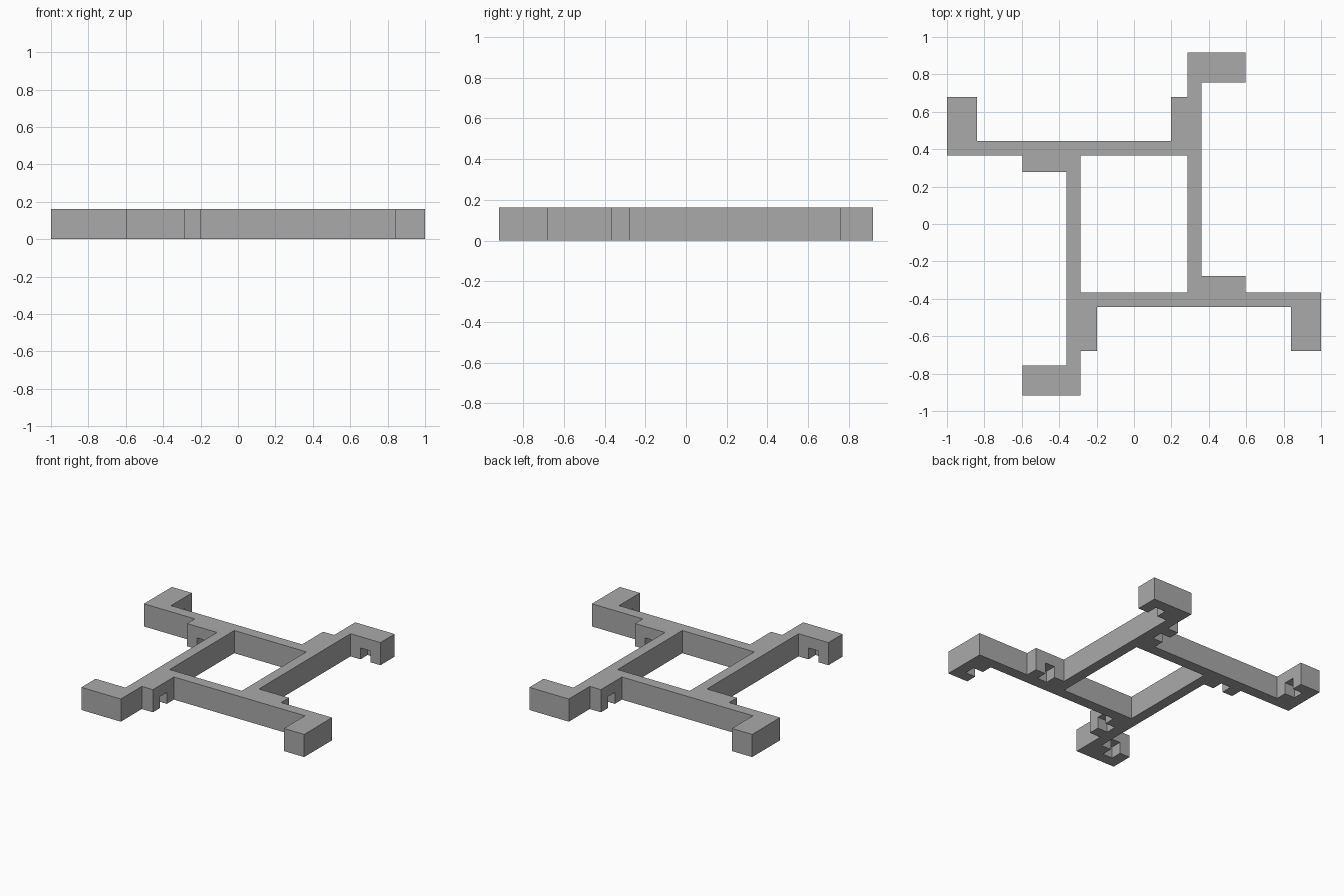
import bpy
import bmesh
from mathutils import Matrix, Vector

HEIGHT = 0.162
NOTCH_HEIGHT = HEIGHT / 2
NOTCH_DEPTH = 0.08
NOTCH_WIDTH = 0.078

cube = bpy.data.objects.get("Cube")
if cube:
    bpy.data.objects.remove(cube, do_unlink=True)


def add_object(name, bm):
    bmesh.ops.recalc_face_normals(bm, faces=bm.faces)
    mesh = bpy.data.meshes.new(name)
    bm.to_mesh(mesh)
    bm.free()
    obj = bpy.data.objects.new(name, mesh)
    bpy.context.collection.objects.link(obj)
    return obj


def half_turn(points):
    return points + [(-x, -y) for x, y in points]


# Half of the outer outline: right bar with its pad and hook, then the back bar
outer = half_turn([
    (0.597, -0.365), (0.597, -0.277), (0.36, -0.277), (0.36, 0.757),
    (0.597, 0.757), (0.597, 0.917), (0.285, 0.917), (0.285, 0.68),
    (0.197, 0.68), (0.197, 0.443), (-0.84, 0.443), (-0.84, 0.68),
    (-1, 0.68), (-1, 0.365),
])
opening = half_turn([(0.285, 0.365), (-0.285, 0.365)])

# Pinwheel frame: fill between the two outlines and extrude upward
bm = bmesh.new()
edges = []
for loop in (outer, opening):
    verts = [bm.verts.new((x, y, 0)) for x, y in loop]
    edges += [bm.edges.new((verts[i - 1], verts[i])) for i in range(len(verts))]
bmesh.ops.triangle_fill(bm, edges=edges, use_beauty=True)
extruded = bmesh.ops.extrude_face_region(bm, geom=bm.faces[:], use_keep_orig=True)
top = [v for v in extruded["geom"] if isinstance(v, bmesh.types.BMVert)]
bmesh.ops.translate(bm, verts=top, vec=(0, 0, HEIGHT))
frame = add_object("pinwheel_frame", bm)

# Notches open at the bottom: centre on the face, and direction into the part
notches = [
    ((0.478, 0.757), (0, 1)),      # hook of the right bar
    ((0.478, -0.277), (0, -1)),    # pad of the right bar
    ((0.197, 0.561), (1, 0)),      # pad of the back bar
    ((-0.84, 0.561), (-1, 0)),     # hook of the back bar
]
bm = bmesh.new()
margin = 0.04
for sign in (1, -1):
    for face, inward in notches:
        direction = Vector((*inward, 0)) * sign
        centre = Vector((*face, 0)) * sign + direction * (NOTCH_DEPTH - margin) / 2
        centre.z = (NOTCH_HEIGHT - margin) / 2
        length = NOTCH_DEPTH + margin
        size = (length if inward[0] else NOTCH_WIDTH,
                length if inward[1] else NOTCH_WIDTH,
                NOTCH_HEIGHT + margin)
        bmesh.ops.create_cube(bm, size=1,
                              matrix=Matrix.Translation(centre) @ Matrix.Diagonal((*size, 1)))
cutter = add_object("notch_cutter", bm)
cutter.hide_render = True

cut = frame.modifiers.new("notches", "BOOLEAN")
cut.operation = "DIFFERENCE"
cut.solver = "EXACT"
cut.object = cutter
bpy.context.view_layer.objects.active = frame
bpy.ops.object.modifier_apply(modifier=cut.name)
bpy.data.objects.remove(cutter, do_unlink=True)

# Plain grey material
grey = bpy.data.materials.new("plain_grey")
grey.use_nodes = True
colour = (0.4, 0.4, 0.4, 1)
grey.diffuse_color = colour
grey.node_tree.nodes["Principled BSDF"].inputs["Base Color"].default_value = colour
frame.data.materials.clear()
frame.data.materials.append(grey)
